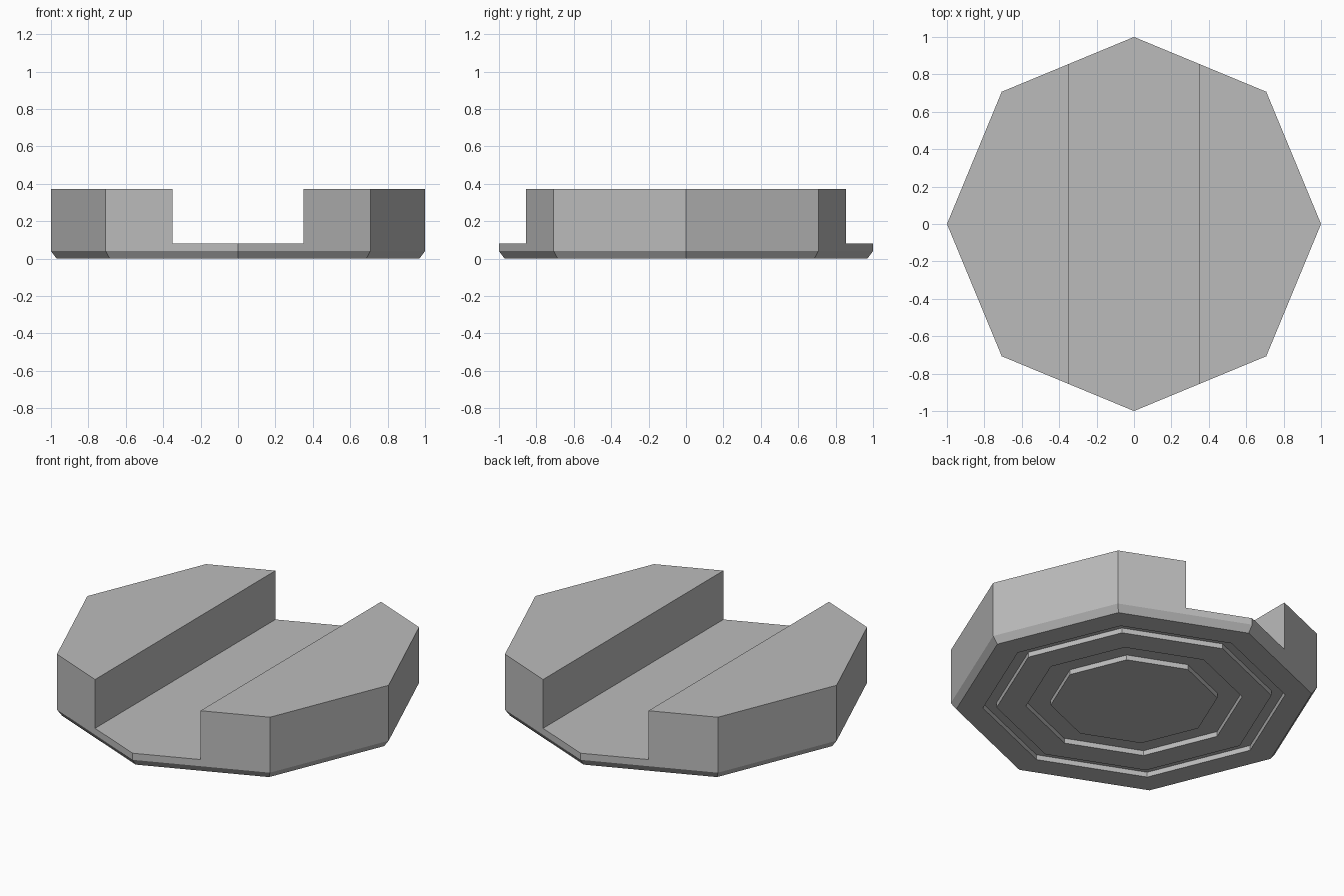
import bpy
import bmesh
from math import cos, sin, pi

SIDES = 8
TOP = 0.373
FLOOR = 0.08
GROOVE = 0.03
CHANNEL_WIDTH = 0.7

cube = bpy.data.objects.get("Cube")
if cube:
    bpy.data.objects.remove(cube, do_unlink=True)

# Single plain grey
grey = bpy.data.materials.new("plain_grey")
grey.use_nodes = True
colour = (0.5, 0.5, 0.5, 1)
grey.diffuse_color = colour
grey.node_tree.nodes["Principled BSDF"].inputs["Base Color"].default_value = colour


def ring(bm, radius, z):
    """One octagonal loop with a corner on each axis."""
    return [bm.verts.new((radius * cos(2 * pi * i / SIDES),
                          radius * sin(2 * pi * i / SIDES), z))
            for i in range(SIDES)]


def stack(name, profile):
    """Solid made by bridging octagonal loops and capping both ends."""
    bm = bmesh.new()
    loops = [ring(bm, r, z) for r, z in profile]
    for a, b in zip(loops, loops[1:]):
        for i in range(SIDES):
            j = (i + 1) % SIDES
            bm.faces.new((a[i], a[j], b[j], b[i]))
    bm.faces.new(loops[0][::-1])
    bm.faces.new(loops[-1])
    bmesh.ops.recalc_face_normals(bm, faces=bm.faces)
    mesh = bpy.data.meshes.new(name)
    bm.to_mesh(mesh)
    bm.free()
    mesh.materials.append(grey)
    obj = bpy.data.objects.new(name, mesh)
    bpy.context.collection.objects.link(obj)
    return obj


# Octagonal block: underside with two ring grooves, chamfered foot, straight wall
profile = []
for inner, outer in ((0.455, 0.59), (0.75, 0.825)):
    profile += [(inner, 0), (inner, GROOVE), (outer, GROOVE), (outer, 0)]
profile += [(0.97, 0), (1, 0.04), (1, TOP)]
block = stack("octagonal_block", profile)

# Straight channel cut through the block from front to back
bpy.ops.mesh.primitive_cube_add(size=1, location=(0, 0, FLOOR + 0.5))
cutter = bpy.context.object
cutter.name = "channel_cutter"
cutter.scale = (CHANNEL_WIDTH, 3, 1)
cutter.hide_render = True
cutter.data.materials.append(grey)

cut = block.modifiers.new("channel", 'BOOLEAN')
cut.operation = 'DIFFERENCE'
cut.solver = 'EXACT'
cut.object = cutter
bpy.context.view_layer.objects.active = block
bpy.ops.object.modifier_apply(modifier=cut.name)
bpy.data.objects.remove(cutter, do_unlink=True)
